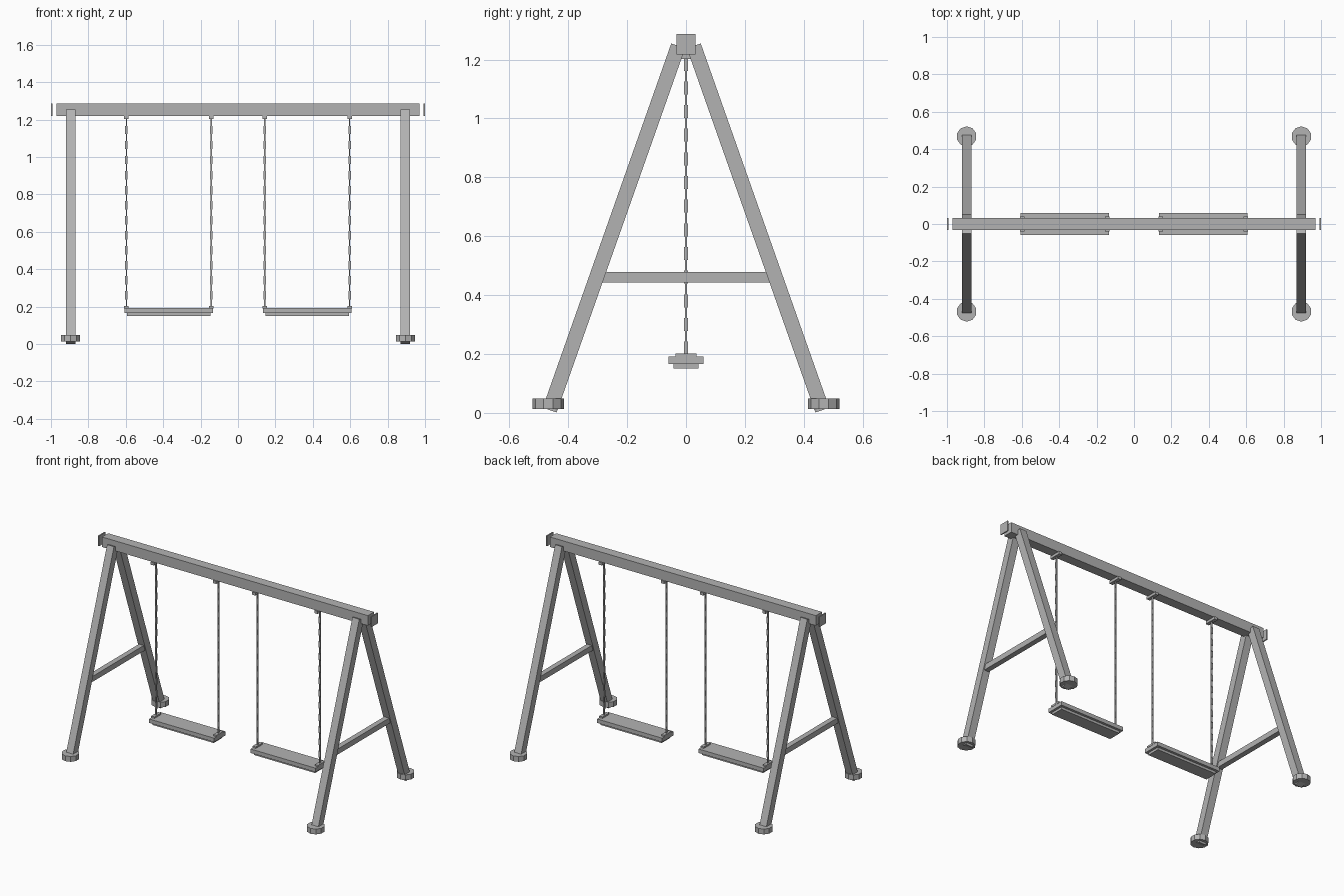
import bpy, math
from mathutils import Matrix, Vector

cube = bpy.data.objects.get("Cube")
if cube:
    bpy.data.objects.remove(cube, do_unlink=True)

GREY = (0.45, 0.45, 0.45, 1.0)
grey = bpy.data.materials.new("grey")
grey.use_nodes = True
grey.diffuse_color = GREY
grey.node_tree.nodes["Principled BSDF"].inputs["Base Color"].default_value = GREY


def finish(name):
    obj = bpy.context.object
    obj.name = name
    obj.data.materials.append(grey)
    return obj


def box(name, centre, size, tilt=0.0):
    """Box of a given size, tilted about the x axis."""
    bpy.ops.mesh.primitive_cube_add(size=1)
    obj = finish(name)
    obj.data.transform(Matrix.Translation(centre) @ Matrix.Rotation(tilt, 4, "X")
                       @ Matrix.Diagonal((*size, 1)))
    return obj


# Top beam with a thin cover plate off each end
box("top_beam", (0, 0, 1.252), (1.94, 0.064, 0.066))

for side, sx in (("left", 1), ("right", -1)):
    x = 0.895 * sx
    box(f"{side}_end_plate", (0.995 * sx, 0, 1.252), (0.008, 0.066, 0.068))

    # A-frame: two leaning legs, their feet and a cross brace
    for end, sy in (("front", -1), ("back", 1)):
        top, foot = Vector((x, 0.0265 * sy, 1.2465)), Vector((x, 0.463 * sy, 0.0095))
        run = top - foot
        box(f"{end}_{side}_leg", (top + foot) / 2, (0.05, 0.05, run.length),
            -math.atan2(run.y, run.z))
        bpy.ops.mesh.primitive_cylinder_add(vertices=10, radius=0.054, depth=0.035,
                                            location=(x, 0.468 * sy, 0.031))
        finish(f"{end}_{side}_foot")
    box(f"{side}_cross_brace", (x, 0, 0.46), (0.035, 0.57, 0.036))

    # Swing: seat board on a smaller under board
    seat_x = 0.37 * sx
    box(f"{side}_seat", (seat_x, 0, 0.179), (0.475, 0.118, 0.026))
    box(f"{side}_seat_under_board", (seat_x, 0, 0.158), (0.445, 0.086, 0.016))

    # Chains of alternating flat links between hangers and seat brackets
    for place, sign in (("outer", sx), ("inner", -sx)):
        cx = seat_x + 0.227 * sign
        box(f"{side}_{place}_hanger", (cx, 0, 1.211), (0.024, 0.08, 0.018))
        box(f"{side}_{place}_seat_bracket", (cx, 0, 0.196), (0.024, 0.07, 0.012))
        links, low, high = 25, 0.2, 1.204
        pitch = (high - low) / links
        for i in range(links):
            wide, thin = 0.012, 0.006
            size = (wide, thin) if i % 2 else (thin, wide)
            box(f"{side}_{place}_chain_link", (cx, 0, low + pitch * (i + 0.5)),
                (*size, pitch * 1.1))
